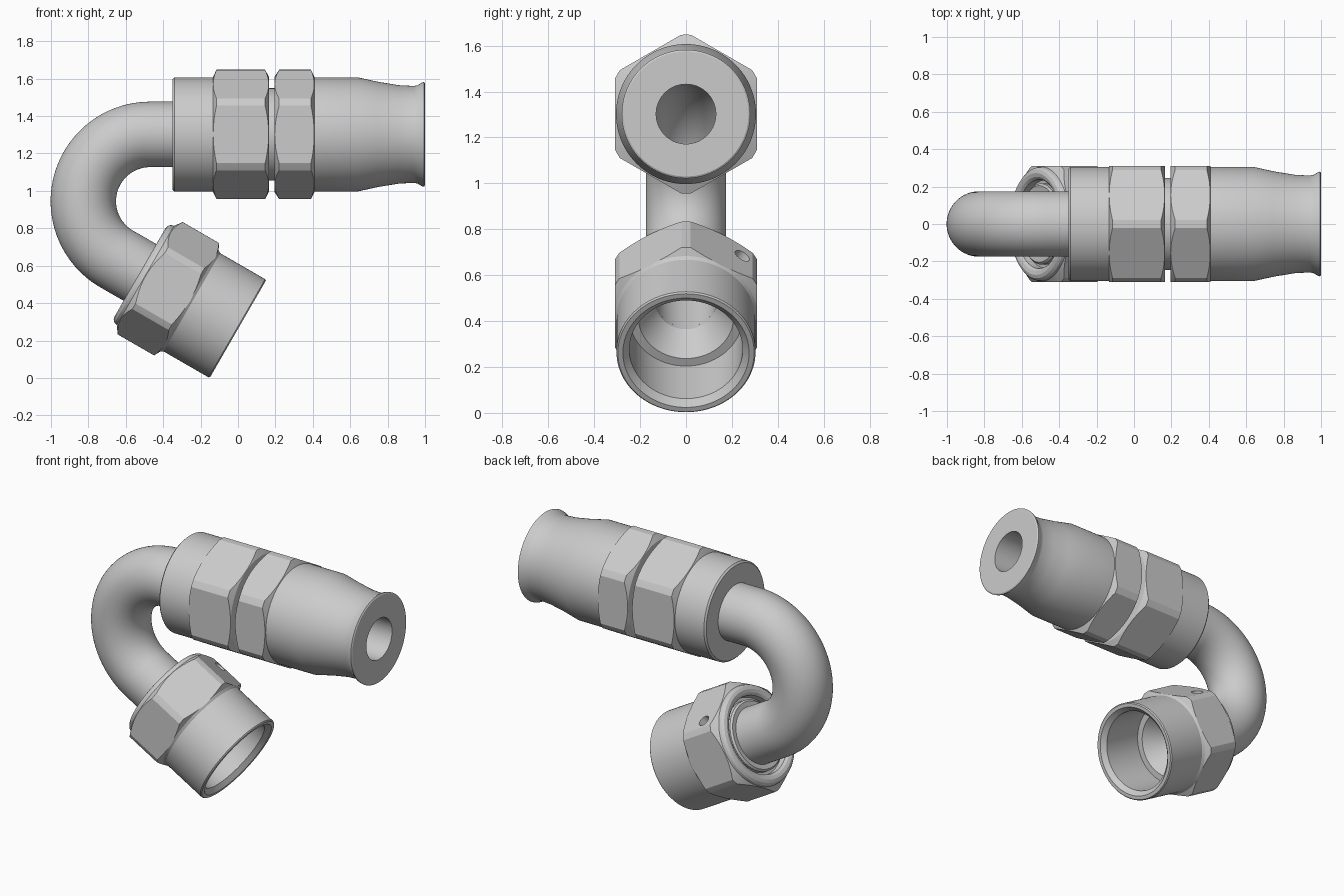
import bpy, bmesh
from math import sin, cos, pi, radians, sqrt
from mathutils import Vector, Matrix

if "Cube" in bpy.data.objects:
    bpy.data.objects.remove(bpy.data.objects["Cube"])

SEG = 96
AXIS_Z = 1.302                    # height of the straight hose socket axis
BEND_C = Vector((-0.47, 0, 0.945))  # centre of the tube bend
BEND_R = AXIS_Z - BEND_C.z
DIR = Vector((cos(radians(30)), 0, -0.5))  # direction the nut faces
NUT_END = Vector((0, 0, 0.262))
BODY_M = Matrix.Translation((0, 0, AXIS_Z))
NUT_M = Matrix.Translation(NUT_END) @ Matrix.Rotation(radians(210), 4, 'Y')


def finish(name, bm, matrix):
    bmesh.ops.recalc_face_normals(bm, faces=bm.faces)
    me = bpy.data.meshes.new(name)
    bm.to_mesh(me)
    bm.free()
    ob = bpy.data.objects.new(name, me)
    ob.matrix_world = matrix
    bpy.context.collection.objects.link(ob)
    return ob


def skin(name, rings, matrix=Matrix()):
    """Join a closed loop of equal rings into a hollow solid."""
    bm = bmesh.new()
    vs = [[bm.verts.new(p) for p in ring] for ring in rings]
    for i, a in enumerate(vs):
        b = vs[(i + 1) % len(vs)]
        for j in range(len(a)):
            k = (j + 1) % len(a)
            bm.faces.new((a[j], a[k], b[k], b[j]))
    return finish(name, bm, matrix)


def lathe(name, profile, matrix):
    """Turn a closed (along, radius) profile about local x."""
    rings = [[(x, r * cos(2 * pi * j / SEG), r * sin(2 * pi * j / SEG))
              for j in range(SEG)] for x, r in profile]
    return skin(name, rings, matrix)


def prism(name, sides, radius, depth, matrix):
    bm = bmesh.new()
    bmesh.ops.create_cone(bm, cap_ends=True, segments=sides, radius1=radius,
                          radius2=radius, depth=depth)
    return finish(name, bm, matrix)


def cut(ob, tool, operation):
    mod = ob.modifiers.new("cut", 'BOOLEAN')
    mod.operation, mod.object, mod.solver = operation, tool, 'EXACT'
    select(ob)
    bpy.ops.object.modifier_apply(modifier=mod.name)
    bpy.data.objects.remove(tool)


def select(ob):
    bpy.ops.object.select_all(action='DESELECT')
    ob.select_set(True)
    bpy.context.view_layer.objects.active = ob


def hex_trim(ob, matrix):
    """Cut the flats: corners stay in the xz plane, flats face +-y."""
    tool = prism("hex_cutter", 6, 0.31 * 2 / sqrt(3), 4, Matrix())
    points_z = Matrix.Rotation(radians(90), 4, 'Y')
    tool.data.transform(points_z)
    # make sure a corner lies on local z
    if not any(abs(v.co.y) < 1e-4 for v in tool.data.vertices):
        tool.data.transform(Matrix.Rotation(radians(30), 4, 'X'))
    tool.matrix_world = matrix
    cut(ob, tool, 'INTERSECT')


# Hose socket with its two hex collars
body = lathe("hose_socket", [
    (-0.35, 0.13), (-0.35, 0.295), (-0.34, 0.305), (-0.135, 0.305),
    (-0.115, 0.346), (0.145, 0.346), (0.165, 0.308), (0.165, 0.247),
    (0.195, 0.247), (0.195, 0.308), (0.22, 0.346), (0.39, 0.346),
    (0.41, 0.305), (0.64, 0.305), (0.75, 0.281), (0.86, 0.263), (0.94, 0.259),
    (0.96, 0.263), (0.985, 0.278), (0.995, 0.28), (1.0, 0.272), (1.0, 0.13)], BODY_M)
hex_trim(body, BODY_M)

# Swivel nut, measured back from its open end
nut = lathe("swivel_nut", [
    (0.0, 0.275), (0.0, 0.297), (0.007, 0.303), (0.285, 0.303), (0.30, 0.313),
    (0.318, 0.347), (0.542, 0.347), (0.572, 0.306), (0.588, 0.302),
    (0.6, 0.29), (0.605, 0.272), (0.6, 0.252), (0.588, 0.238), (0.55, 0.235),
    (0.55, 0.213), (0.312, 0.213), (0.312, 0.247), (0.028, 0.247)], NUT_M)
hex_trim(nut, NUT_M)

# Small blind hole in one upper flat of the nut
normal = Vector((0, 0.5, -sqrt(3) / 2))
hole_m = (NUT_M @ Matrix.Translation((0.47, 0.245, -0.2165))
          @ normal.to_track_quat('Z', 'Y').to_matrix().to_4x4())
cut(nut, prism("hole_cutter", 32, 0.036, 0.08, hole_m), 'DIFFERENCE')

# Conical sealing sleeve inside the nut
sleeve = lathe("seat_sleeve", [
    (0.31, 0.208), (0.43, 0.13), (0.46, 0.13), (0.46, 0.16), (0.58, 0.16),
    (0.585, 0.205), (0.575, 0.216), (0.31, 0.216)], NUT_M)

# Bent tube: straight, 150 degree bend, straight
frames = [(BEND_C + Vector((0.125, 0, BEND_R)), Vector((0, 0, 1)))]
for i in range(49):
    phi = radians(90 + 150 * i / 48)
    n = Vector((cos(phi), 0, sin(phi)))
    frames.append((BEND_C + BEND_R * n, n))
frames.append((NUT_END - 0.45 * DIR, n))


def tube_ring(c, n, r):
    return [c + r * (cos(2 * pi * j / 64) * n + Vector((0, r and sin(2 * pi * j / 64), 0)))
            for j in range(64)]


tube = skin("bent_tube", [tube_ring(c, n, 0.175) for c, n in frames]
            + [tube_ring(c, n, 0.13) for c, n in reversed(frames)])

# Smooth shading with crisp machined edges
for ob in (body, nut, sleeve, tube):
    select(ob)
    bpy.ops.object.shade_smooth_by_angle(angle=radians(20))
